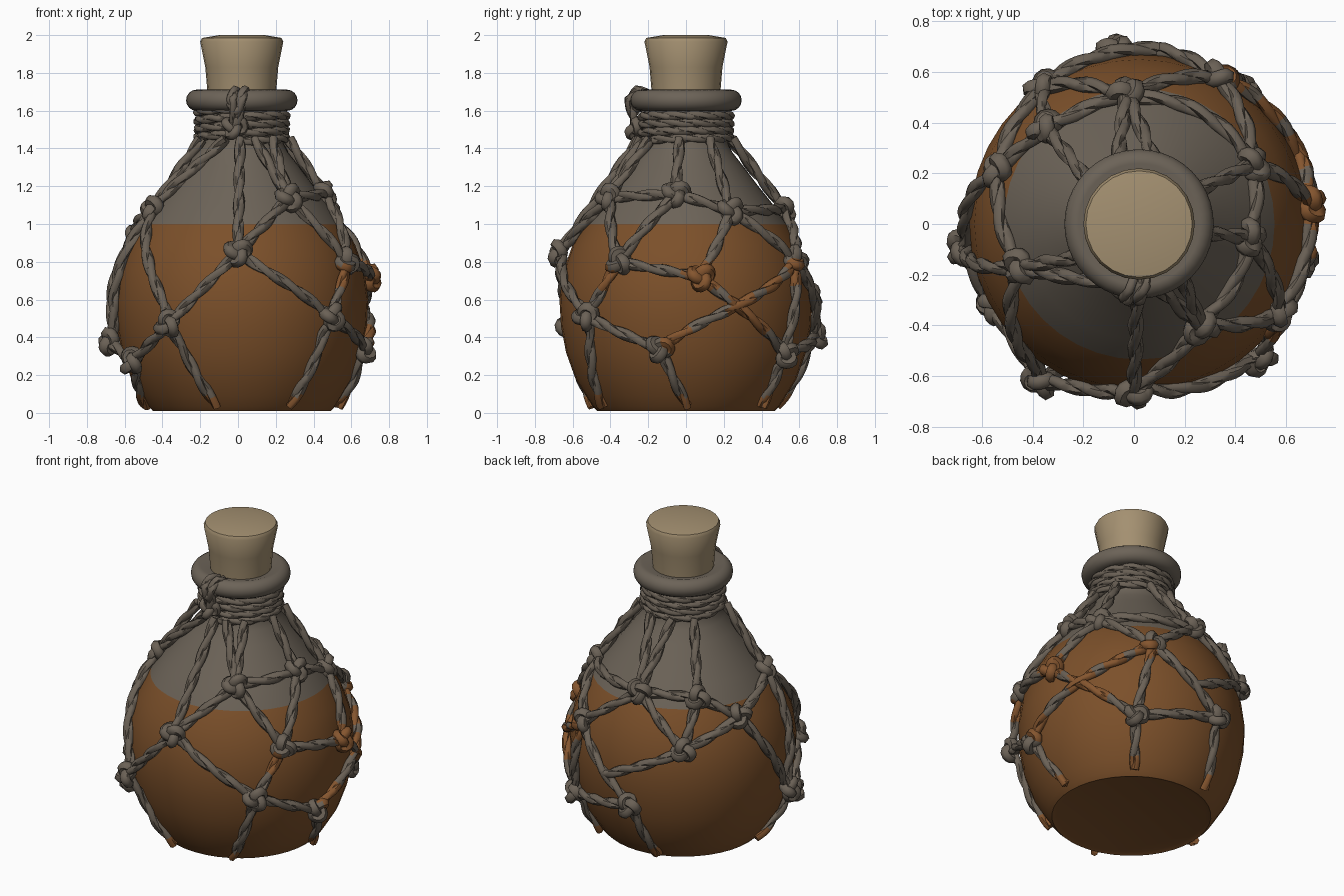
import bpy, bmesh, math
from math import sin, cos, pi, tau
from mathutils import Vector

if "Cube" in bpy.data.objects:
    bpy.data.objects.remove(bpy.data.objects["Cube"], do_unlink=True)

CX = 0.02  # bottle axis


def material(name, rgb):
    m = bpy.data.materials.new(name)
    m.use_nodes = True
    m.diffuse_color = (*rgb, 1)
    m.node_tree.nodes["Principled BSDF"].inputs["Base Color"].default_value = (*rgb, 1)
    return m


GLASS = material("grey glass", (0.15, 0.125, 0.097))
LIQUID = material("amber liquid", (0.2, 0.08, 0.023))
CORK = material("tan cork", (0.37, 0.28, 0.165))
ROPE = material("grey rope", (0.145, 0.119, 0.092))
STAIN = material("stained rope", (0.235, 0.092, 0.028))


def finish(name, mesh, mats, rule, angle):
    for m in mats:
        mesh.materials.append(m)
    if rule:
        for f in mesh.polygons:
            f.material_index = rule(f.center)
    ob = bpy.data.objects.new(name, mesh)
    bpy.context.collection.objects.link(ob)
    bpy.ops.object.select_all(action="DESELECT")
    ob.select_set(True)
    bpy.context.view_layer.objects.active = ob
    bpy.ops.object.shade_smooth_by_angle(angle=math.radians(angle))


def lathe(name, profile, mats, sides=40, rule=None):
    bm = bmesh.new()
    rings = [[bm.verts.new((CX + r * cos(tau * i / sides), r * sin(tau * i / sides), z))
              for i in range(sides)] for r, z in profile]
    for a, b in zip(rings, rings[1:]):
        for i in range(sides):
            j = (i + 1) % sides
            bm.faces.new((a[i], a[j], b[j], b[i]))
    bm.faces.new(rings[0][::-1])
    bm.faces.new(rings[-1])
    bmesh.ops.recalc_face_normals(bm, faces=bm.faces)
    mesh = bpy.data.meshes.new(name)
    bm.to_mesh(mesh)
    bm.free()
    finish(name, mesh, mats, rule, 40)


def tubes(name, paths, radius, mats, closed=False, rule=None):
    cu = bpy.data.curves.new(name + "_path", "CURVE")
    cu.dimensions = "3D"
    cu.bevel_depth = radius
    cu.bevel_resolution = 1
    cu.use_fill_caps = True
    for pts in paths:
        sp = cu.splines.new("POLY")
        sp.points.add(len(pts) - 1)
        for p, co in zip(sp.points, pts):
            p.co = (*co, 1)
        sp.use_cyclic_u = closed
    tmp = bpy.data.objects.new(name + "_path", cu)
    bpy.context.collection.objects.link(tmp)
    bpy.context.view_layer.update()
    ev = tmp.evaluated_get(bpy.context.evaluated_depsgraph_get())
    mesh = bpy.data.meshes.new_from_object(ev)
    bpy.data.objects.remove(tmp, do_unlink=True)
    finish(name, mesh, mats, rule, 60)


# Bottle: liquid shows below the fill line
BODY = [(0.44, 0.02), (0.47, 0.01), (0.495, 0.035), (0.53, 0.09), (0.585, 0.18), (0.635, 0.32),
        (0.662, 0.46), (0.67, 0.6), (0.65, 0.75), (0.6, 0.89), (0.535, 1.0), (0.455, 1.11),
        (0.375, 1.21), (0.3, 1.31), (0.245, 1.38), (0.22, 1.43)]
lathe("bottle_body", BODY + [(0.215, 1.5), (0.22, 1.62)], [GLASS, LIQUID],
      rule=lambda c: int(c.z < 1.0))
lathe("bottle_rim", [(0.17, 1.6)] + [(0.24 + 0.055 * sin(a * pi / 8), 1.655 - 0.056 * cos(a * pi / 8))
                                     for a in range(9)] + [(0.17, 1.69)], [GLASS])

# Cork with a slightly rounded top
lathe("cork", [(0.172, 1.6), (0.182, 1.7), (0.193, 1.83), (0.22, 1.965), (0.21, 1.985), (0.12, 2.0)],
      [CORK], sides=24)


def surface(z):
    for (r0, z0), (r1, z1) in zip(BODY[1:], BODY[2:]):
        if z <= z1:
            return r0 + (r1 - r0) * max(0, (z - z0) / (z1 - z0))
    return BODY[-1][0]


def push_out(p, gap):
    """Keep a point at least a gap outside the glass."""
    d = Vector((p.x - CX, p.y, 0))
    r = max(d.length, surface(p.z) + gap)
    d = d.normalized() * r
    return Vector((CX + d.x, d.y, p.z))


def twisted(path, offset=0.011, pitch=0.34):
    """Two strands wound around a path."""
    out, dist = ([], []), 0
    for i, p in enumerate(path):
        t = (path[min(i + 1, len(path) - 1)] - path[max(i - 1, 0)]).normalized()
        n = Vector((p.x - CX, p.y, 0.1))
        n = (n - t * n.dot(t)).normalized()
        b = t.cross(n)
        dist += (p - path[max(i - 1, 0)]).length
        for k in (0, 1):
            a = tau * dist / pitch + k * pi
            out[k].append(p + (n * cos(a) + b * sin(a)) * offset)
    return list(out)


def strand(a, b, gap=0.022):
    n = max(6, math.ceil((b - a).length / 0.03))
    return twisted([push_out(a.lerp(b, i / n), gap) for i in range(n + 1)])


# Net knots, keyed by letter
NODES = {
    "A": (0.0, -0.67, 0.85), "B": (-0.45, -0.17, 1.08), "C": (0.27, -0.41, 1.14),
    "D": (0.43, -0.05, 1.16), "E": (0.46, 0.23, 1.07), "G": (-0.03, 0.52, 1.08),
    "H": (-0.35, 0.38, 1.07), "I": (-0.52, 0.21, 0.94), "J": (-0.37, -0.62, 0.47),
    "K": (0.5, -0.53, 0.51), "L": (0.57, -0.35, 0.8), "M": (0.7, 0.08, 0.72),
    "N": (0.67, -0.14, 0.34), "O": (0.34, 0.58, 0.81), "P": (0.43, 0.53, 0.31),
    "Q": (-0.07, 0.69, 0.41), "R": (-0.36, 0.54, 0.79), "S": (-0.68, -0.1, 0.38),
    "T": (-0.56, -0.32, 0.27)}
NODES = {k: push_out(Vector(v), 0.026) for k, v in NODES.items()}

# Stained patches: around some knots, along some ropes, and at the base
PATCHES = [(NODES["M"], 0.1), (NODES["O"] + Vector((0.05, 0, -0.06)), 0.07)] + [
    (push_out(NODES[a].lerp(NODES[b], t), 0.02), r)
    for a, b, t, r in (("O", "N", 0.3, 0.07), ("O", "N", 0.5, 0.08), ("O", "N", 0.87, 0.09),
                       ("M", "P", 0.55, 0.1), ("L", "K", 0.3, 0.07))]


def stain(c):
    return int(c.z < 0.09 or any((c - p).length < r for p, r in PATCHES))


def at(angle, r, z):
    a = math.radians(angle)
    return Vector((CX + r * cos(a), r * sin(a), z))


# Ropes between knots, from the neck, and down to the base
ropes = []
for pair in ("AC AJ AK BJ BS BI CD CL DL DE LK LM KN EM EO EG OP ON MP PQ OQ GO GH GR HR HI "
             "IR IS JT ST").split():
    ropes += strand(NODES[pair[0]], NODES[pair[1]])
ropes += strand(NODES["R"], push_out(NODES["O"].lerp(NODES["Q"], 0.6), 0.022))
for key, ang in (("A", -92), ("B", -150), ("B", -110), ("C", -75), ("C", -50), ("D", -8),
                 ("E", 30), ("G", 75), ("G", 110), ("H", 140)):
    ropes += strand(at(ang, 0.25, 1.45), NODES[key])
for key, ang in (("J", -105), ("K", -60), ("N", 1), ("P", 52), ("Q", 108), ("T", -177)):
    ropes += strand(NODES[key], at(ang, 0.475, 0.035), 0.012)
tubes("net_ropes", ropes, 0.022, [ROPE, STAIN], rule=stain)


def knot(center, size=0.0185):
    """Trefoil loop lying flat against the glass."""
    n = Vector((center.x - CX, center.y, 0.15)).normalized()
    u = Vector((0, 0, 1)).cross(n).normalized()
    v = n.cross(u)
    spin = center.x * 9
    pts = []
    for i in range(30):
        t = tau * i / 30
        x, y = sin(t) + 2 * sin(2 * t), cos(t) - 2 * cos(2 * t)
        x, y = x * cos(spin) - y * sin(spin), x * sin(spin) + y * cos(spin)
        pts.append(center + (u * x + v * y - n * sin(3 * t) * 1.2 + n * 0.2) * size)
    return pts


tubes("net_knots", [knot(p) for p in NODES.values()], 0.03, [ROPE, STAIN], closed=True, rule=stain)

# One rope wound four times round the neck, its ends hidden by the front knot
coil = [at(-90 + 6 * i, 0.234, 1.435 + 0.0023 * i / 3.3 + 0.008 * sin(i / 9)) for i in range(241)]
tubes("neck_coil", twisted(coil, 0.009, 0.25), 0.017, [ROPE])

# Front knots and the loops over the rim
tubes("neck_knots", [knot(Vector((-0.02, -0.26, 1.51)), 0.018), knot(Vector((-0.01, -0.27, 1.62)), 0.011)],
      0.024, [ROPE], closed=True)
loops = []
for dx in (-0.035, 0.015):
    corners = [Vector(c) for c in ((-0.02, -0.26, 1.5), (dx / 2, -0.285, 1.59), (dx, -0.3, 1.66),
                                   (dx + 0.02, -0.26, 1.705), (dx + 0.03, -0.2, 1.69))]
    path = [a.lerp(b, i / 4) for a, b in zip(corners, corners[1:]) for i in range(4)] + corners[-1:]
    loops += twisted(path, 0.01, 0.25)
tubes("rim_loops", loops, 0.02, [ROPE])
